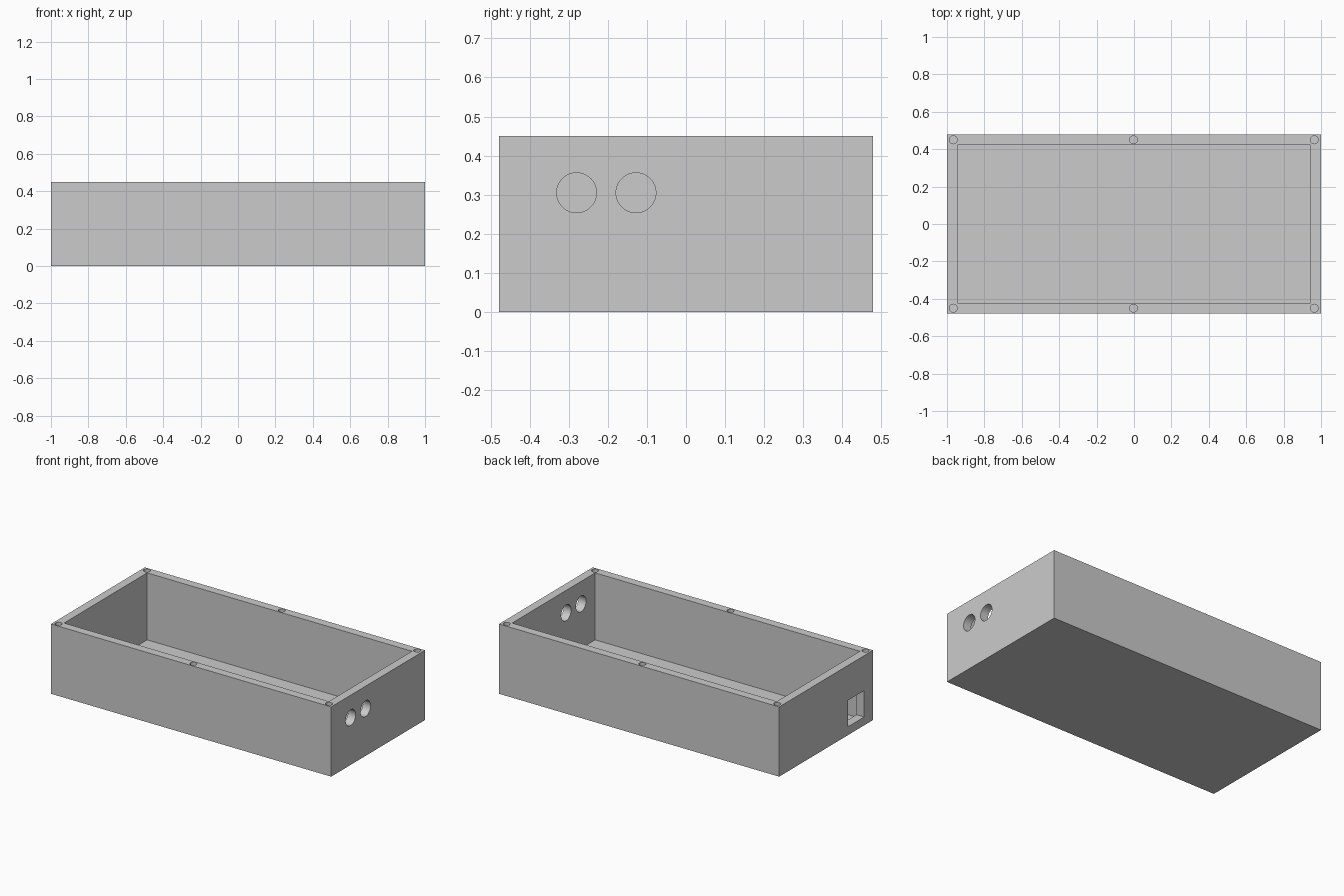
import bpy
import math

if "Cube" in bpy.data.objects:
    bpy.data.objects.remove(bpy.data.objects["Cube"], do_unlink=True)

LENGTH, DEPTH, HEIGHT = 2.0, 0.957, 0.45
WALL, FLOOR = 0.055, 0.018

grey = bpy.data.materials.new("light_grey")
grey.use_nodes = True
colour = (0.6, 0.6, 0.6, 1)
grey.diffuse_color = colour
grey.node_tree.nodes["Principled BSDF"].inputs["Base Color"].default_value = colour


def block(name, size, centre):
    bpy.ops.mesh.primitive_cube_add(size=1, location=centre)
    ob = bpy.context.object
    ob.name = name
    ob.scale = size
    bpy.ops.object.transform_apply(location=True, rotation=False, scale=True)
    ob.data.materials.append(grey)
    return ob


def drill(name, radius, length, centre, rotation=(0, 0, 0)):
    bpy.ops.mesh.primitive_cylinder_add(vertices=48, radius=radius, depth=length,
                                        location=centre, rotation=rotation)
    ob = bpy.context.object
    ob.name = name
    ob.data.materials.append(grey)
    return ob


def cut(target, cutter):
    mod = target.modifiers.new(cutter.name, 'BOOLEAN')
    mod.operation = 'DIFFERENCE'
    mod.solver = 'EXACT'
    mod.object = cutter
    cutter.hide_render = True
    bpy.context.view_layer.objects.active = target
    bpy.ops.object.modifier_apply(modifier=mod.name)
    bpy.data.objects.remove(cutter, do_unlink=True)


# Outer shell, hollowed from above
box = block("enclosure_box", (LENGTH, DEPTH, HEIGHT), (0, 0, HEIGHT / 2))
cut(box, block("cavity", (LENGTH - 2 * WALL, DEPTH - 2 * WALL, HEIGHT),
               (0, 0, FLOOR + HEIGHT / 2)))

# Two round ports through the +x end wall
for y in (-0.28, -0.128):
    cut(box, drill("round_port", 0.051, 4 * WALL, (LENGTH / 2 - WALL / 2, y, 0.305),
                   (0, math.pi / 2, 0)))

# Square socket opening through the -x end wall
cut(box, block("socket_opening", (4 * WALL, 0.165, 0.17),
               (-LENGTH / 2 + WALL / 2, -0.306, 0.139)))

# Blind screw holes in the rim: corners and middle of each long side
for x in (-0.966, -0.003, 0.964):
    for side in (-1, 1):
        cut(box, drill("screw_hole", 0.021, 0.3, (x, side * 0.45, HEIGHT)))

# Smooth hole walls, sharp box edges
bpy.ops.object.select_all(action='DESELECT')
box.select_set(True)
bpy.context.view_layer.objects.active = box
bpy.ops.object.shade_smooth_by_angle(angle=math.radians(30))
